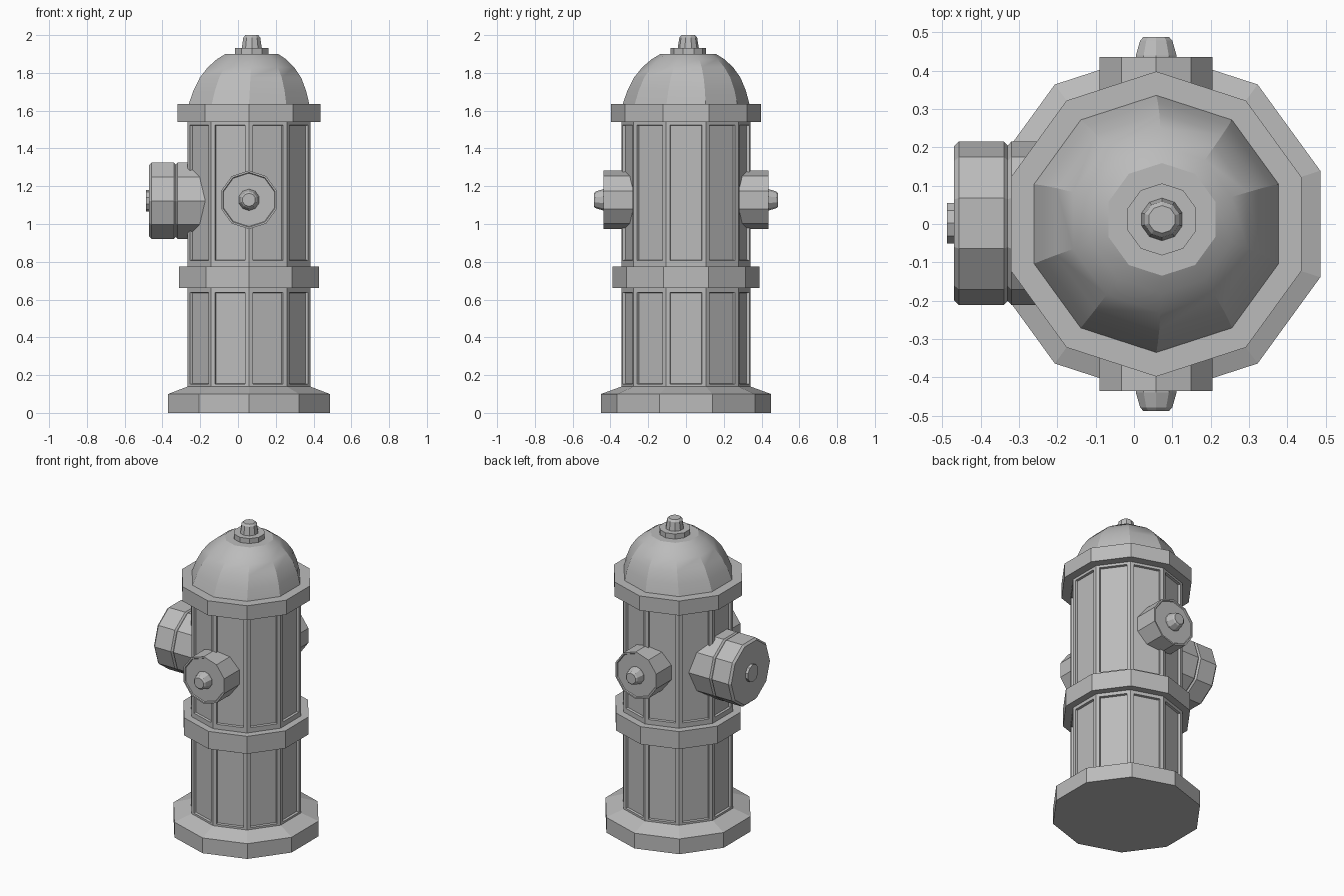
import bpy, bmesh, math
from mathutils import Matrix, Vector

cube = bpy.data.objects.get("Cube")
if cube:
    bpy.data.objects.remove(cube)

SIDES = 10
CX = 0.058

iron = bpy.data.materials.new("grey_iron")
iron.use_nodes = True
GREY = (0.5, 0.5, 0.5, 1)
iron.diffuse_color = GREY
iron.node_tree.nodes["Principled BSDF"].inputs["Base Color"].default_value = GREY


def turned(name, profile, matrix=Matrix(), phase=90, lean=(0, 0), detail=None, smooth=False):
    """Ten-sided solid from (radius, height) rings; the top ring shifts by lean."""
    bm = bmesh.new()
    rings = []
    z0, z1 = profile[0][1], profile[-1][1]
    for r, z in profile:
        t = (z - z0) / (z1 - z0)
        ring = []
        for i in range(SIDES):
            a = math.radians(phase) + math.tau * i / SIDES
            ring.append(bm.verts.new((r * math.cos(a) + lean[0] * t,
                                      r * math.sin(a) + lean[1] * t, z)))
        rings.append(ring)
    for low, high in zip(rings, rings[1:]):
        for i in range(SIDES):
            j = (i + 1) % SIDES
            bm.faces.new((low[i], low[j], high[j], high[i]))
    bm.faces.new(rings[0][::-1])
    bm.faces.new(rings[-1])
    bm.normal_update()
    if detail:
        detail(bm)
    mesh = bpy.data.meshes.new(name)
    bm.to_mesh(mesh)
    bm.free()
    mesh.materials.append(iron)
    obj = bpy.data.objects.new(name, mesh)
    obj.matrix_world = matrix
    bpy.context.collection.objects.link(obj)
    if smooth:
        bpy.ops.object.select_all(action='DESELECT')
        obj.select_set(True)
        bpy.context.view_layer.objects.active = obj
        bpy.ops.object.shade_smooth_by_angle(angle=math.radians(25))
    return obj


def sink(bm, faces, border, depth):
    """Inset faces by a border, then push the middle in."""
    bmesh.ops.inset_individual(bm, faces=faces, thickness=border)
    bmesh.ops.inset_individual(bm, faces=faces, thickness=0.004, depth=-depth)


def barrel_panels(bm):
    tall = [f for f in bm.faces if len(f.verts) == 4 and f.calc_area() > 0.05]
    sink(bm, tall, 0.031, 0.014)


def cap_rim(bm):
    end = max(bm.faces, key=lambda f: f.calc_center_median().z)
    sink(bm, [end], 0.01, 0.006)


upright = Matrix.Translation((CX, 0, 0))

# Foot, barrel and collars
turned("base_flange", [(0.45, 0), (0.45, 0.10), (0.34, 0.14)], upright)
turned("barrel", [(0.342, 0.13), (0.342, 0.66), (0.342, 0.785), (0.342, 1.545)],
       upright, detail=barrel_panels)
turned("middle_collar", [(0.389, 0.66), (0.389, 0.775)], upright)
turned("top_collar", [(0.398, 1.54), (0.398, 1.635)], upright)

# Domed bonnet, its top slightly off centre
turned("bonnet", [(0.337, 1.63), (0.314, 1.705), (0.282, 1.775), (0.24, 1.83),
                  (0.193, 1.872), (0.147, 1.9)],
       upright, lean=(0.015, 0.012), smooth=True)

# Operating nut on the bonnet
crown = Matrix.Translation((CX + 0.015, 0.012, 1.9))
NUT = [(0.057, -0.01), (0.056, 0.005), (0.044, 0.045), (0.035, 0.054)]
turned("crown_washer", [(0.094, -0.01), (0.094, 0.033)], crown)
turned("crown_nut", [(0.056, 0.03), (0.047, 0.088), (0.036, 0.1)], crown)

# Front and back hose outlets
sideways = Matrix.Rotation(math.pi / 2, 4, 'X')
for name, turn in (("front", 0), ("back", math.pi)):
    place = Matrix.Translation((CX, 0, 1.128)) @ Matrix.Rotation(turn, 4, 'Z') @ sideways
    turned(name + "_outlet", [(0.155, 0.2), (0.155, 0.436)], place, detail=cap_rim)
    turned(name + "_outlet_nut", NUT, place @ Matrix.Translation((0, 0, 0.434)))

# Large pumper outlet on the right
place = (Matrix.Translation((CX, 0.002, 1.123))
         @ Matrix.Rotation(-math.pi / 2, 4, 'Z') @ sideways)
turned("pumper_neck", [(0.213, 0.15), (0.213, 0.378), (0.2, 0.39)], place, phase=0)
turned("pumper_cap", [(0.2, 0.385), (0.213, 0.397), (0.213, 0.515), (0.2, 0.528)],
       place, phase=0)
turned("pumper_nut", [(0.056, 0.52), (0.056, 0.546)], place)
